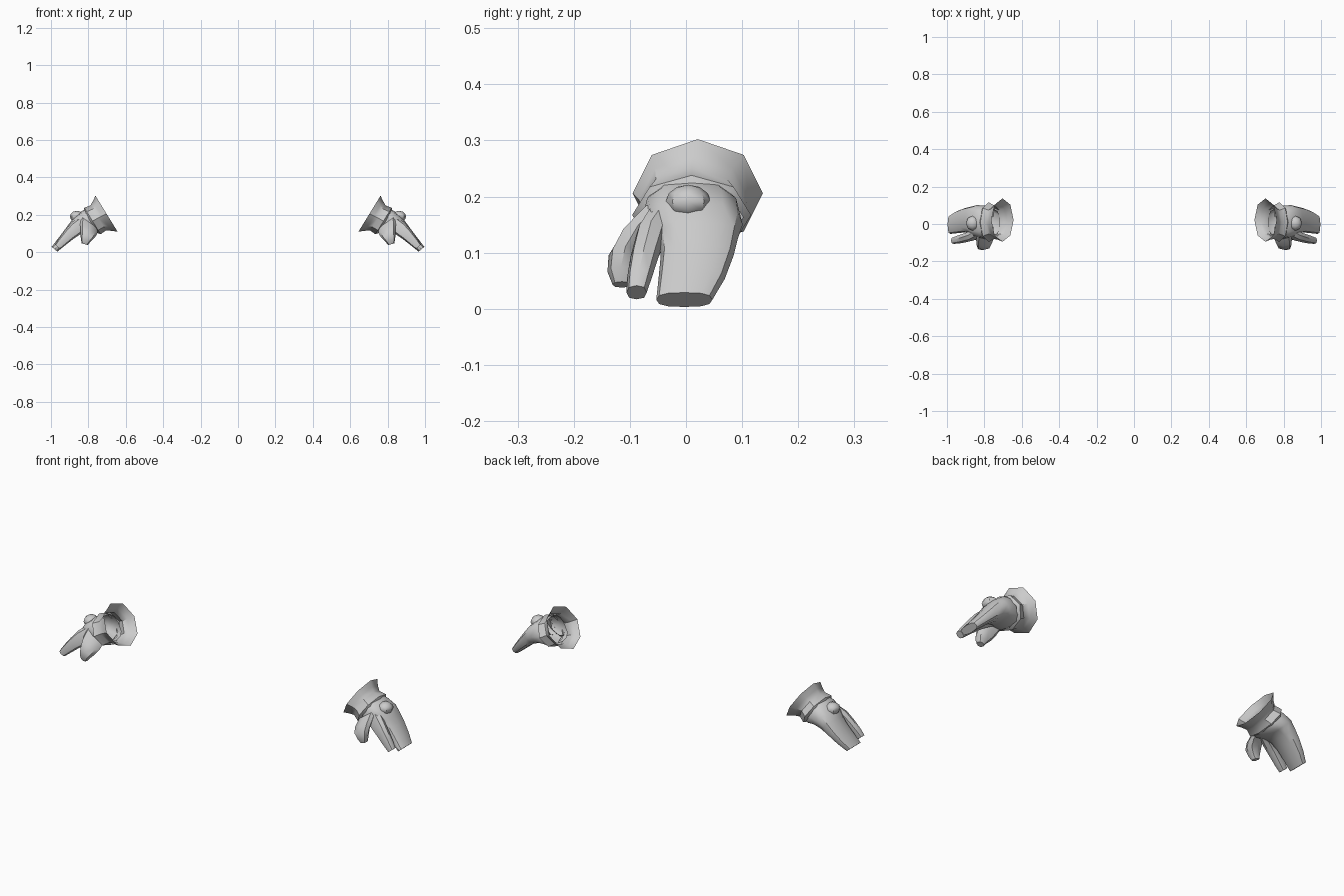
import bpy, bmesh, math
from mathutils import Matrix


def finish(name, bm):
    # Shared finishing: normals, smooth shading, mirrored twin across x = 0
    bmesh.ops.recalc_face_normals(bm, faces=bm.faces)
    me = bpy.data.meshes.new(name)
    bm.to_mesh(me)
    bm.free()
    ob = bpy.data.objects.new(name, me)
    bpy.context.collection.objects.link(ob)
    bpy.ops.object.select_all(action='DESELECT')
    ob.select_set(True)
    bpy.context.view_layer.objects.active = ob
    bpy.ops.object.shade_smooth_by_angle(angle=math.radians(42))
    mod = ob.modifiers.new("mirror", 'MIRROR')
    mod.use_mirror_merge = False
    return ob


def loft(name, sections, sides=8, power=1.0, cap=True, phase=0.0):
    # section: centre x, y, z, downward tilt in degrees, half width (y), half thickness
    bm = bmesh.new()
    rings = []
    for x, y, z, tilt, hw, ht in sections:
        a = math.radians(tilt)
        ring = []
        for i in range(sides):
            t = 2 * math.pi * (i + phase) / sides
            c, s = math.cos(t), math.sin(t)
            u = math.copysign(abs(s) ** power, s) * hw
            v = math.copysign(abs(c) ** power, c) * ht
            ring.append(bm.verts.new((x + v * math.sin(a), y + u, z + v * math.cos(a))))
        rings.append(ring)
    for r0, r1 in zip(rings, rings[1:]):
        for i in range(sides):
            j = (i + 1) % sides
            bm.faces.new((r0[i], r0[j], r1[j], r1[i]))
    if cap:
        bm.faces.new(rings[-1])
    return finish(name, bm)


# Flared cuff with a raised band that closes in on the wrist
loft("cuff", [
    (0.703, 0.021, 0.206, 31.6, 0.116, 0.113),
    (0.727, 0.014, 0.194, 31.6, 0.098, 0.093),
    (0.748, 0.010, 0.183, 31.6, 0.090, 0.079),
    (0.778, 0.010, 0.167, 31.6, 0.106, 0.083),
    (0.788, 0.010, 0.163, 31.6, 0.092, 0.071),
], cap=False)

# Palm running into the joined fingers
loft("palm", [
    (0.752, 0.008, 0.180, 31.6, 0.068, 0.066),
    (0.795, 0.010, 0.162, 33, 0.088, 0.071),
    (0.838, 0.015, 0.150, 43, 0.086, 0.054),
    (0.870, 0.022, 0.127, 49, 0.071, 0.042),
    (0.904, 0.020, 0.095, 52, 0.065, 0.033),
    (0.945, 0.010, 0.053, 51, 0.059, 0.026),
    (0.981, -0.003, 0.016, 50, 0.050, 0.020),
], sides=12, power=0.75)

# Separate first finger
loft("first_finger", [
    (0.825, -0.042, 0.152, 42, 0.030, 0.045),
    (0.862, -0.062, 0.130, 48, 0.027, 0.040),
    (0.904, -0.074, 0.092, 52, 0.025, 0.032),
    (0.940, -0.083, 0.055, 52, 0.022, 0.025),
    (0.964, -0.088, 0.029, 50, 0.018, 0.019),
], power=0.8)

# Thumb hanging in front of the palm
loft("thumb", [
    (0.795, -0.045, 0.160, 55, 0.035, 0.055),
    (0.798, -0.085, 0.125, 62, 0.035, 0.052),
    (0.803, -0.108, 0.095, 68, 0.030, 0.042),
    (0.814, -0.116, 0.066, 72, 0.024, 0.028),
    (0.820, -0.114, 0.043, 72, 0.017, 0.017),
], power=0.85)

# Rounded stud on the back of the hand
bm = bmesh.new()
bmesh.ops.create_uvsphere(bm, u_segments=8, v_segments=6, radius=1,
                          matrix=Matrix.Translation((0.862, 0.004, 0.191))
                          @ Matrix.Diagonal((0.037, 0.040, 0.030, 1)))
finish("stud", bm)
